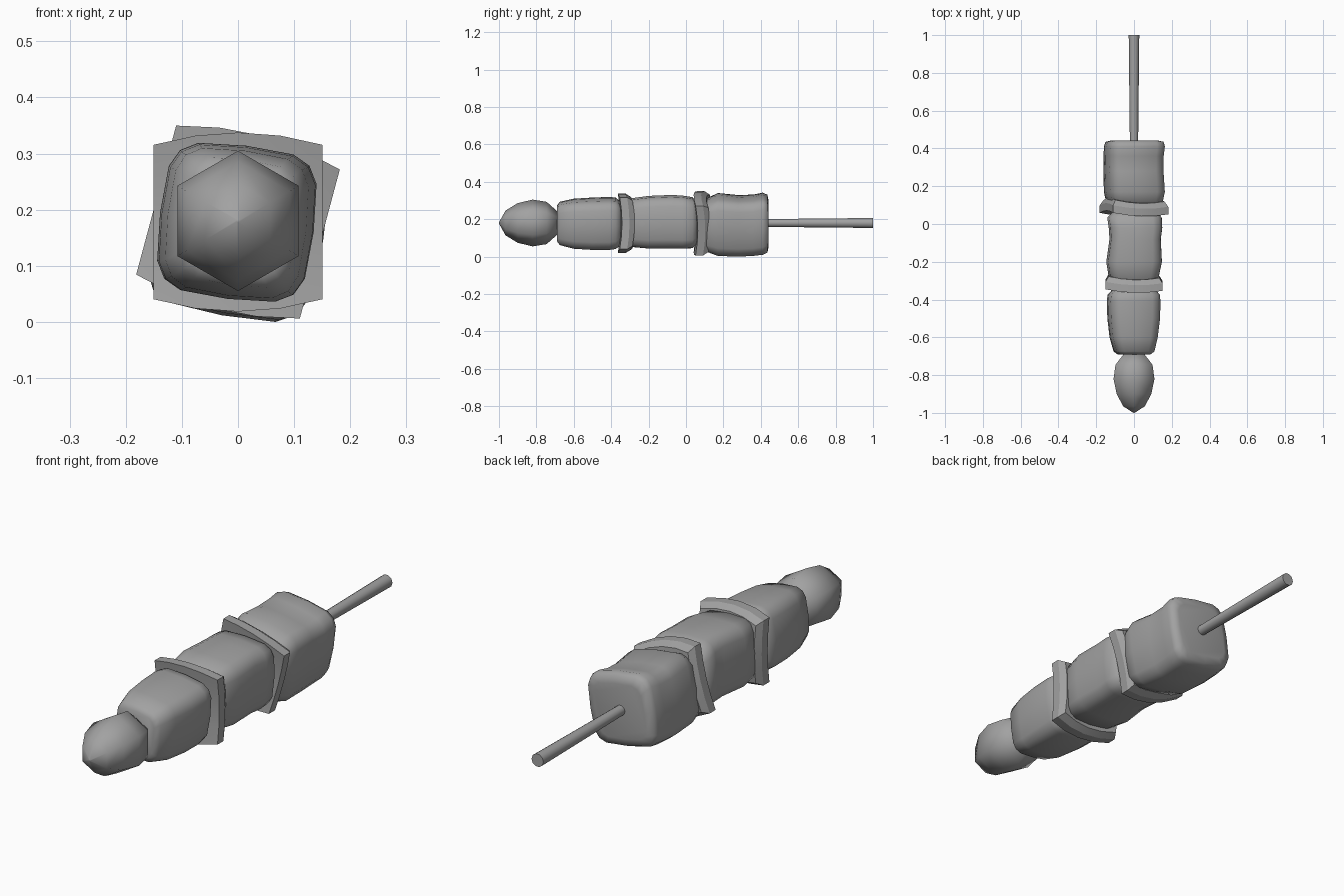
import bpy, bmesh
from math import sin, cos, pi, radians, copysign

if "Cube" in bpy.data.objects:
    bpy.data.objects.remove(bpy.data.objects["Cube"])

ZC = 0.18  # height of the skewer axis

grey = bpy.data.materials.new("dark_grey")
grey.diffuse_color = (0.36, 0.36, 0.36, 1)
grey.use_nodes = True
grey.node_tree.nodes["Principled BSDF"].inputs["Base Color"].default_value = grey.diffuse_color


def finish(name, bm, angle):
    bmesh.ops.recalc_face_normals(bm, faces=bm.faces)
    me = bpy.data.meshes.new(name)
    bm.to_mesh(me)
    bm.free()
    me.materials.append(grey)
    ob = bpy.data.objects.new(name, me)
    bpy.context.collection.objects.link(ob)
    bpy.ops.object.select_all(action='DESELECT')
    ob.select_set(True)
    bpy.context.view_layer.objects.active = ob
    bpy.ops.object.shade_smooth_by_angle(angle=radians(angle))
    return ob


def loft(name, sections, sides, power=1.0, start=0.0, twist=0.0, angle=60):
    """Skin rings along y; section = (y, x_min, x_max, z_min, z_max)."""
    bm = bmesh.new()
    rings = []
    for y, x0, x1, z0, z1 in sections:
        ring = []
        for i in range(sides):
            a = start + 2 * pi * i / sides
            c, s = cos(a), sin(a)
            u = copysign(abs(c) ** power, c)
            v = copysign(abs(s) ** power, s)
            u, v = u * cos(twist) - v * sin(twist), u * sin(twist) + v * cos(twist)
            ring.append(bm.verts.new(((x0 + x1) / 2 + u * (x1 - x0) / 2, y,
                                      (z0 + z1) / 2 + v * (z1 - z0) / 2)))
        rings.append(ring)
    for a, b in zip(rings, rings[1:]):
        for i in range(sides):
            j = (i + 1) % sides
            bm.faces.new((a[i], a[j], b[j], b[i]))
    bm.faces.new(rings[0])
    bm.faces.new(rings[-1])
    return finish(name, bm, angle)


# Stick, slightly thicker at the far end
loft("stick", [(y, -r, r, ZC - r, ZC + r) for y, r in ((-0.7, 0.018), (0.44, 0.022), (1.0, 0.028))],
     10, angle=50)

# Six-sided tomato with a pointed tip
profile = [(-1.0, 0.003), (-0.965, 0.066), (-0.9, 0.106), (-0.82, 0.125), (-0.745, 0.113),
           (-0.69, 0.064)]
loft("tomato", [(y, -r, r, ZC - r, ZC + r) for y, r in profile], 6, start=pi / 2, angle=80)

# Meat chunks, lumpy rounded blocks
loft("front_chunk", [
    (-0.69, -0.085, 0.085, 0.085, 0.27), (-0.675, -0.105, 0.105, 0.065, 0.29),
    (-0.60, -0.126, 0.122, 0.046, 0.306), (-0.50, -0.137, 0.134, 0.040, 0.312),
    (-0.41, -0.140, 0.136, 0.040, 0.315), (-0.375, -0.136, 0.133, 0.045, 0.312),
    (-0.345, -0.11, 0.11, 0.07, 0.285)], 16, power=0.5, twist=radians(-7), angle=80)
loft("middle_chunk", [
    (-0.32, -0.11, 0.11, 0.075, 0.285), (-0.295, -0.132, 0.128, 0.052, 0.312),
    (-0.20, -0.147, 0.148, 0.043, 0.325), (-0.08, -0.130, 0.142, 0.043, 0.33),
    (-0.02, -0.134, 0.150, 0.043, 0.327), (0.035, -0.142, 0.147, 0.045, 0.318),
    (0.065, -0.11, 0.12, 0.075, 0.285)], 16, power=0.48, twist=radians(-3), angle=80)
rear = loft("rear_chunk", [
    (0.085, -0.11, 0.12, 0.07, 0.275), (0.11, -0.138, 0.142, 0.037, 0.305),
    (0.17, -0.150, 0.154, 0.016, 0.333), (0.28, -0.153, 0.147, 0.012, 0.322),
    (0.36, -0.152, 0.148, 0.016, 0.325), (0.41, -0.150, 0.154, 0.022, 0.335),
    (0.435, -0.142, 0.148, 0.033, 0.325), (0.442, -0.115, 0.12, 0.063, 0.292)],
    16, power=0.46, twist=radians(-10), angle=80)


# Bent onion slices: a thick square rim that narrows towards the back
def onion_slice(name, y, roll):
    bm = bmesh.new()
    n = 4
    layers = ((0, 1.0), (0.04, 1.0), (0.068, 0.89))
    grid = {}
    for k, (dy, scale) in enumerate(layers):
        for i in range(n + 1):
            for j in range(n + 1):
                u, v = 2 * i / n - 1, 2 * j / n - 1
                px = 0.151 * u * scale
                pz = v * (0.1375 + 0.022 * (1 - u * u)) * scale
                py = y + dy + 0.014 * u * u - 0.012 * v * v - 0.004 * u
                x = px * cos(roll) - pz * sin(roll)
                z = px * sin(roll) + pz * cos(roll)
                grid[k, i, j] = bm.verts.new((x, py, z + 0.178))
    for i in range(n):
        for j in range(n):
            for k in (0, 2):
                bm.faces.new([grid[k, a, b] for a, b in
                              ((i, j), (i + 1, j), (i + 1, j + 1), (i, j + 1))])
        for k in (0, 1):
            for e in (0, n):
                bm.faces.new((grid[k, i, e], grid[k, i + 1, e],
                              grid[k + 1, i + 1, e], grid[k + 1, i, e]))
                bm.faces.new((grid[k, e, i], grid[k, e, i + 1],
                              grid[k + 1, e, i + 1], grid[k + 1, e, i]))
    bmesh.ops.delete(bm, geom=[v for v in bm.verts if not v.link_faces], context='VERTS')
    return finish(name, bm, 30)


onion_slice("front_onion_slice", -0.352, 0)
onion_slice("rear_onion_slice", 0.053, radians(-15))

# Rest the rear chunk on the ground
rear.location.z -= min(v.co.z for v in rear.data.vertices)
